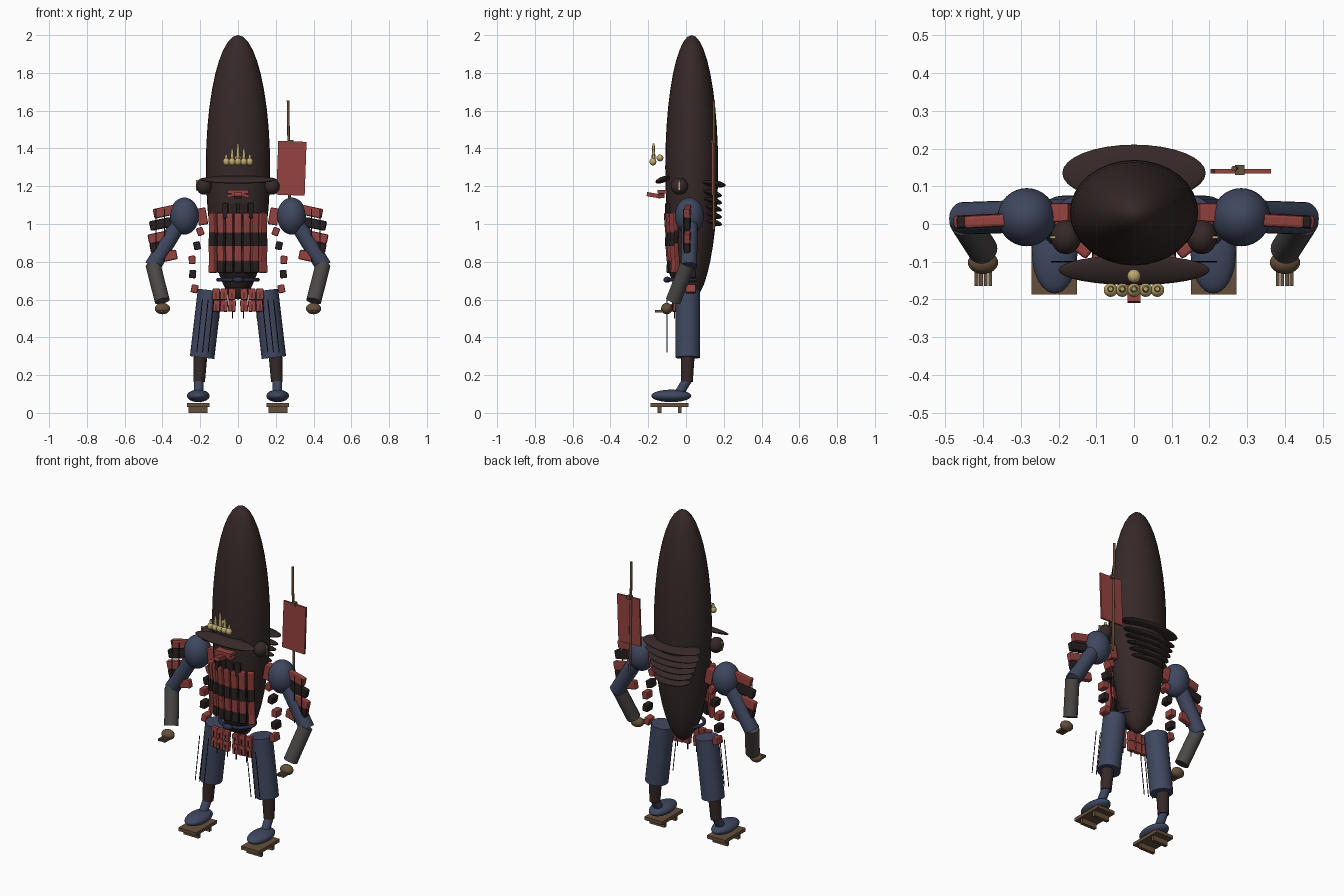
import bpy
from math import radians, sqrt
from mathutils import Vector

if "Cube" in bpy.data.objects:
    bpy.data.objects.remove(bpy.data.objects["Cube"])


def material(name, r, g, b):
    m = bpy.data.materials.new(name)
    m.use_nodes = True
    m.diffuse_color = (r, g, b, 1)
    m.node_tree.nodes["Principled BSDF"].inputs["Base Color"].default_value = (r, g, b, 1)
    return m


DARK = material("dark lacquer", .036, .022, .021)
BLACK = material("black plate", .021, .014, .014)
RED = material("red plate", .30, .055, .05)
BLUE = material("blue cloth", .05, .064, .115)
INDIGO = material("indigo belt", .022, .026, .065)
GREY = material("grey sleeve", .07, .065, .063)
WOOD = material("brown wood", .13, .08, .043)
GOLD = material("pale gold", .52, .40, .16)


def finish(name, mat, smooth=True):
    ob = bpy.context.object
    ob.name = name
    ob.data.materials.append(mat)
    if smooth:
        bpy.ops.object.shade_smooth_by_angle(angle=radians(40))
    return ob


def ball(name, mat, loc, radii, tilt=0):
    bpy.ops.mesh.primitive_uv_sphere_add(segments=32, ring_count=20, radius=1, location=loc)
    ob = finish(name, mat)
    ob.scale = radii
    ob.rotation_euler.x = radians(tilt)
    return ob


def tube(name, mat, start, end, r1, r2=None, sides=24):
    a, b = Vector(start), Vector(end)
    bpy.ops.mesh.primitive_cone_add(vertices=sides, radius1=r1, radius2=r1 if r2 is None else r2,
                                    depth=(b - a).length, location=(a + b) / 2)
    ob = finish(name, mat)
    ob.rotation_euler = (b - a).to_track_quat("Z", "Y").to_euler()
    return ob


def box(name, mat, loc, size, rot=(0, 0, 0), bevel=0.0):
    bpy.ops.mesh.primitive_cube_add(size=1, location=loc)
    ob = finish(name, mat, False)
    ob.scale = size
    bpy.ops.object.transform_apply(location=False, rotation=False, scale=True)
    ob.rotation_euler = [radians(v) for v in rot]
    if bevel:
        mod = ob.modifiers.new("soft edges", "BEVEL")
        mod.width, mod.segments = bevel, 2
    return ob


# Tall body and helmet shell
ball("tall_body", DARK, (0, .03, 1.3), (.17, .14, .7))

# Helmet visor and stepped neck guard
ball("visor", DARK, (0, -.122, 1.235), (.2, .042, .016), 20)
ball("neck_guard_rim", DARK, (0, .135, 1.215), (.19, .076, .02), -8)
for i in range(5):
    ball(f"neck_guard_band_{i}", DARK, (0, .128, 1.165 - .038 * i), (.178 - .015 * i, .064, .018), -15)

# Crest: a fan of gold candles with beads
for i in range(-2, 3):
    x, low, high = i * .031, 1.318, 1.425 - .028 * abs(i)
    tube(f"crest_spike_{i}", GOLD, (x, -.172, low), (x, -.172, high), .012, .006, 12)
    ball(f"crest_bead_{i}", GOLD, (x, -.175, low + .012), (.018, .018, .02))
ball("crest_knob", GOLD, (0, -.138, 1.35), (.018, .018, .018))
box("crest_bar", GOLD, (0, -.172, 1.322), (.13, .012, .014))

# Face mask: brow, nose and moustache
box("mask_brow", RED, (0, -.125, 1.17), (.11, .05, .018))
box("mask_nose", RED, (0, -.17, 1.152), (.035, .075, .022), (-10, 0, 0))
for s in (-1, 1):
    box("mask_moustache", RED, (s * .035, -.13, 1.152), (.05, .03, .016), (0, s * 15, 0))

# Chest: rows of narrow plates wrapped round the front
rows = [(RED, 1.005, .11), (BLACK, .925, .09), (RED, .85, .10), (BLACK, .785, .09)]
for k, (mat, z, height) in enumerate(rows):
    for i in range(-3, 4):
        side = abs(i) == 3
        x = i * .044
        y = .03 - (.128 - .004 * k) * sqrt(1 - (x / .2) ** 2)
        box(f"chest_plate_{k}_{i}", RED if side and k == 3 else mat, (x, y, z),
            (.041, .032, height), (-4 if k % 2 else 4, 0, i * 13), .008)
for i in (-1.5, -.5, .5, 1.5):
    box("upper_chest_plate", BLACK, (i * .045, -.098, 1.07), (.036, .02, .08), (0, 0, i * 12), .006)
tube("waist", BLACK, (0, 0, .66), (0, 0, .77), .06, .1)

# Belt with a knot
bpy.ops.mesh.primitive_torus_add(major_radius=1, minor_radius=.1, location=(0, -.005, .705))
finish("belt", INDIGO).scale = (.105, .085, .1)
ball("belt_knot", INDIGO, (0, -.1, .705), (.03, .02, .016))

# Back banner on a pole
tube("banner_pole", WOOD, (.275, .147, .97), (.265, .147, 1.655), .007, sides=12)
box("banner", RED, (.283, .14, 1.295), (.15, .012, .285), (0, 2, 0))
box("banner_clip", WOOD, (.28, .143, 1.435), (.026, .026, .02))

for s in (-1, 1):
    side = "left" if s > 0 else "right"

    def part(text):
        return f"{side}_{text}"

    # Helmet ear flaps
    ball(part("ear_flap"), DARK, (s * .18, -.035, 1.2), (.04, .045, .045))
    box(part("ear_pin"), GOLD, (s * .212, -.035, 1.205), (.022, .007, .055))

    # Arm and hand
    ball(part("shoulder"), BLUE, (s * .284, .018, 1.042), (.077, .077, .098))
    tube(part("upper_arm"), BLUE, (s * .31, .02, 1.01), (s * .453, .015, .775), .043)
    tube(part("forearm"), GREY, (s * .45, .008, .785), (s * .401, -.068, .592), .04)
    ball(part("hand"), WOOD, (s * .4, -.102, .552), (.04, .03, .03))
    for i in range(4):
        box(part(f"finger_{i}"), WOOD, (s * (.381 + i * .012), -.142, .538), (.01, .045, .014))

    # Shoulder guard: tilted plates, red and black in turn
    guard = [(.39, 1.065), (.41, 1.0), (.418, .93), (.408, .88), (.38, .828)]
    for i, (x, z) in enumerate(guard):
        box(part(f"shoulder_plate_{i}"), BLACK if i % 2 else RED, (s * x, .008, z),
            (.115, .034, .052), (0, s * 12, -s * 3), .008)
    for x in (.39, .435):
        tube(part("shoulder_cord"), BLACK, (s * x, -.012, 1.08), (s * x, -.012, .8), .003, sides=6)

    # Hanging side plates between chest and hip
    hang = [(.2, .96), (.217, .885), (.243, .81), (.24, .735), (.23, .657)]
    for i, (x, z) in enumerate(hang):
        box(part(f"hip_plate_{i}"), BLACK if i % 2 else RED, (s * x, .025, z),
            (.036, .055, .044), (0, s * 20 - s * 8 * i, 0), .006)
    box(part("underarm_plate"), RED, (s * .19, .03, 1.04), (.05, .05, .09), (0, s * 10, 0), .006)

    # Front skirt plates with cords
    for k in range(2):
        for i in range(3):
            box(part(f"skirt_plate_{k}_{i}"), RED, (s * (.032 + i * .042), -.062 + .004 * i, .628 - k * .062),
                (.04, .028, .06), (-4, -s * 4, 0), .005)
            box(part("skirt_lacing"), BLACK, (s * (.032 + i * .042), -.077 + .004 * i, .622 - k * .062),
                (.006, .006, .03))
    for x in (.03, .1):
        tube(part("skirt_cord"), BLACK, (s * x, -.06, .55), (s * x, -.06, .5), .003, sides=6)

    # Leg, shin, ankle and foot
    tube(part("trouser"), BLUE, (s * .148, .01, .65), (s * .19, .01, .293), .065)
    for x in (-.03, 0, .03):
        tube(part("trouser_cord"), BLACK, (s * (.158 + x), -.1, .6), (s * (.188 + x), -.1, .32), .0025, sides=6)
    tube(part("shin"), DARK, (s * .198, .01, .31), (s * .206, .005, .165), .036, .031)
    tube(part("ankle"), BLUE, (s * .207, .01, .18), (s * .21, -.045, .09), .025)
    ball(part("foot"), BLUE, (s * .21, -.078, .09), (.06, .106, .033))

    # Wooden sandal on two teeth
    box(part("sandal"), WOOD, (s * .211, -.087, .042), (.12, .2, .02))
    for y in (-.14, -.033):
        box(part("sandal_tooth"), WOOD, (s * .211, y, .018), (.1, .02, .036))
